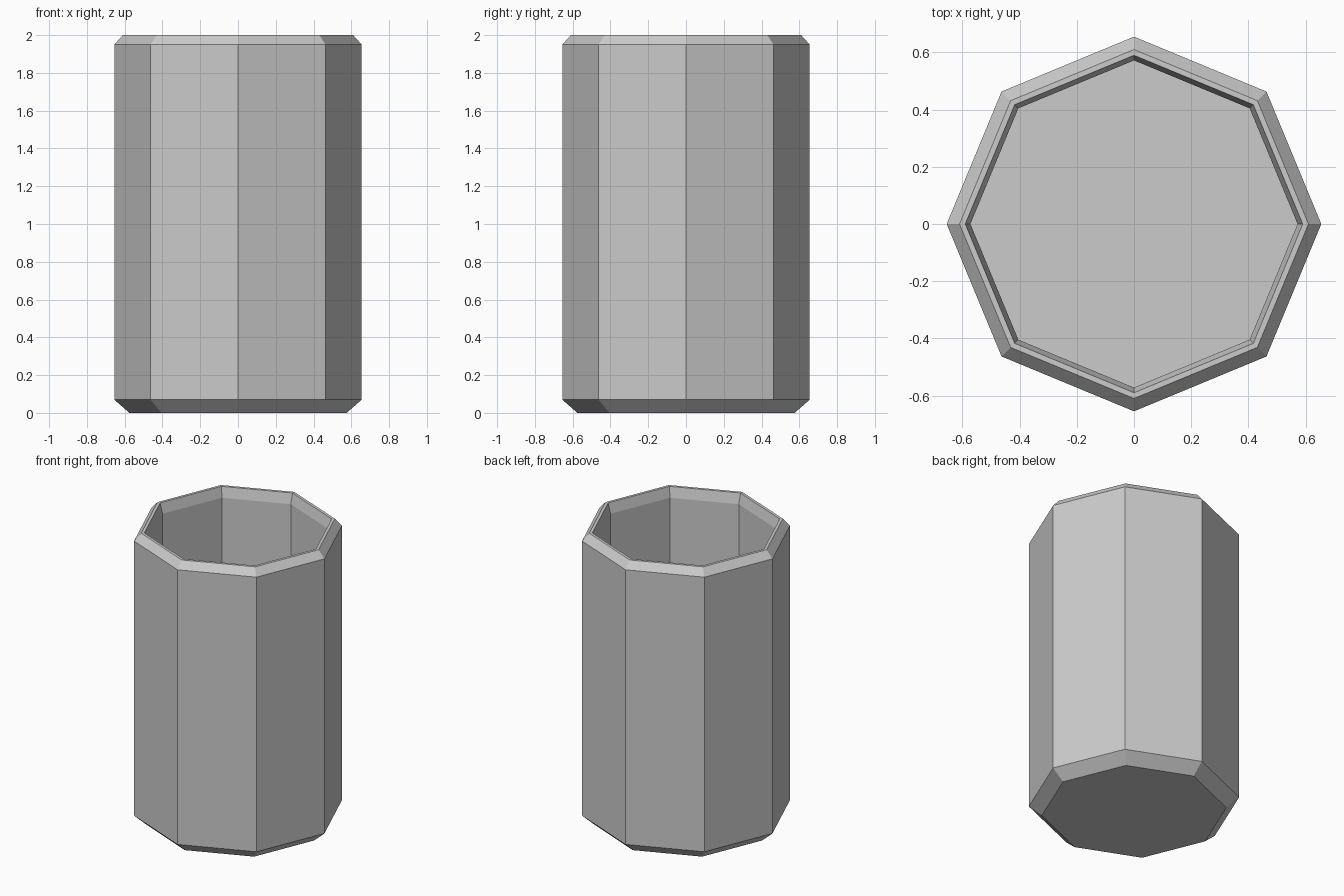
import bpy
import bmesh
import math

if "Cube" in bpy.data.objects:
    bpy.data.objects.remove(bpy.data.objects["Cube"])

SIDES = 8

# plain light grey for the whole cup
grey = bpy.data.materials.new("light_grey")
grey.diffuse_color = (0.6, 0.6, 0.6, 1)
grey.use_nodes = True
grey.node_tree.nodes["Principled BSDF"].inputs["Base Color"].default_value = grey.diffuse_color

# wall profile (radius, height): outside bottom, up, over the rim, down inside
PROFILE = [
    (0.575, 0.0),   # underside edge
    (0.655, 0.07),  # bottom bevel
    (0.655, 1.95),  # outer wall top
    (0.61, 2.0),    # rim outer edge
    (0.59, 2.0),    # rim inner edge
    (0.572, 1.93),  # inner lip
    (0.572, 0.08),  # inner floor edge
]


def ring(bm, radius, z):
    step = 2 * math.pi / SIDES
    return [bm.verts.new((radius * math.cos(i * step), radius * math.sin(i * step), z))
            for i in range(SIDES)]


# octagonal hollow cup
bm = bmesh.new()
rings = [ring(bm, r, z) for r, z in PROFILE]
for lower, upper in zip(rings, rings[1:]):
    for i in range(SIDES):
        j = (i + 1) % SIDES
        bm.faces.new((lower[i], lower[j], upper[j], upper[i]))
bm.faces.new(rings[0][::-1])  # underside
bm.faces.new(rings[-1])       # inner floor
bmesh.ops.recalc_face_normals(bm, faces=bm.faces)

mesh = bpy.data.meshes.new("octagonal_cup")
bm.to_mesh(mesh)
bm.free()
mesh.materials.append(grey)
cup = bpy.data.objects.new("octagonal_cup", mesh)
bpy.context.collection.objects.link(cup)
